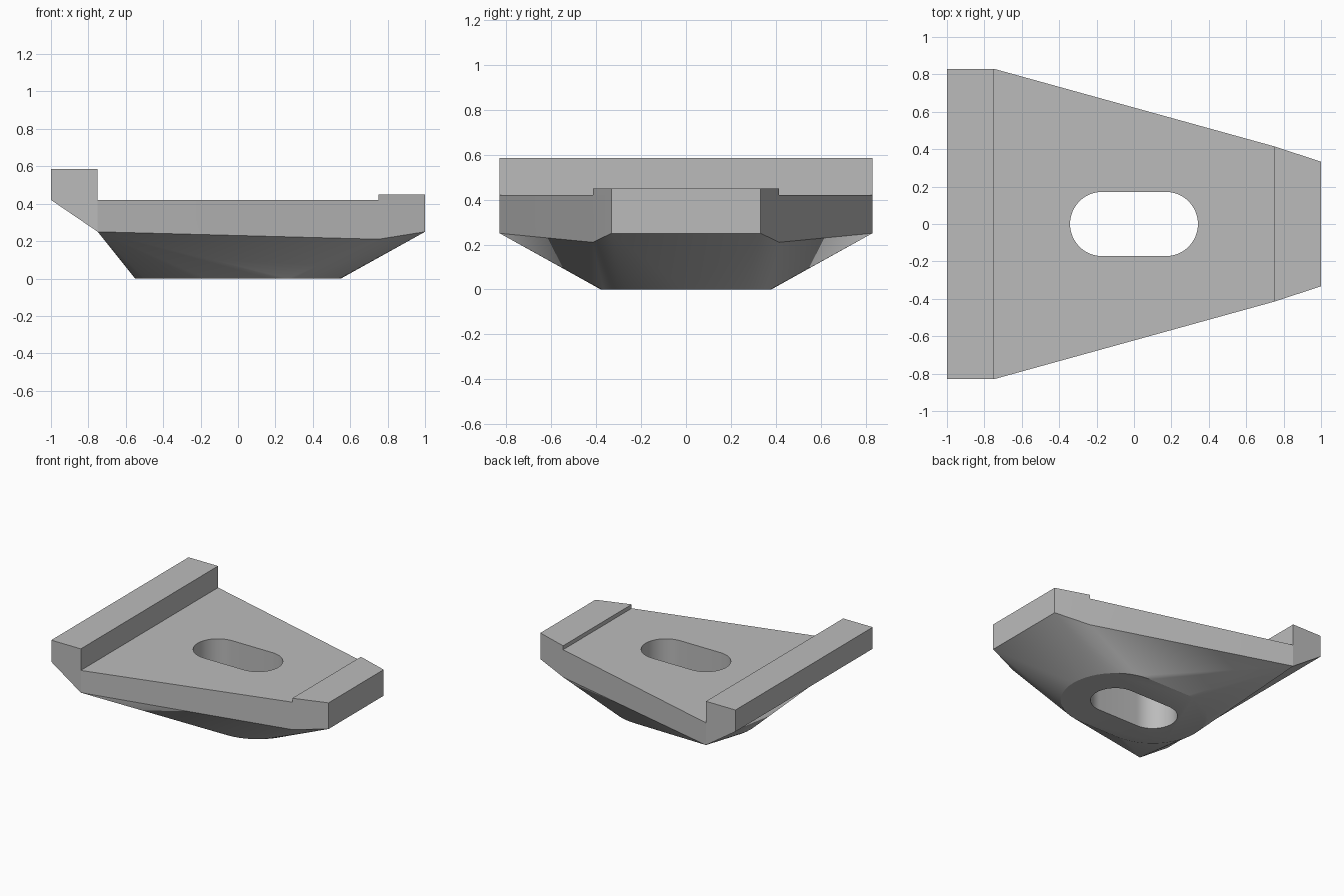
import bpy
import bmesh
from math import cos, sin, pi, radians

cube = bpy.data.objects.get("Cube")
if cube:
    bpy.data.objects.remove(cube, do_unlink=True)

# One flat grey for the whole casting
GREY = (0.5, 0.5, 0.5, 1)
grey = bpy.data.materials.new("plain grey")
grey.use_nodes = True
grey.diffuse_color = GREY
grey.node_tree.nodes["Principled BSDF"].inputs["Base Color"].default_value = GREY

# Half widths at the wide end, the shoulder and the narrow end
WIDE, SHOULDER, NARROW = 0.83, 0.415, 0.333
DECK = 0.42


def stadium(radius, z, offset=0.17, steps=24):
    """Points round a slot shape that is long in x."""
    points = []
    for side in (1, -1):
        for i in range(steps + 1):
            a = -pi / 2 + pi * i / steps
            points.append((side * (offset + radius * cos(a)), side * radius * sin(a), z))
    return points


def mirrored(points):
    return points + [(x, -y, z) for x, y, z in points]


def hull_part(name, points):
    """Convex solid around the points, with its flat areas merged."""
    bm = bmesh.new()
    for p in points:
        bm.verts.new(p)
    bmesh.ops.convex_hull(bm, input=bm.verts)
    bmesh.ops.dissolve_limit(bm, angle_limit=radians(0.2), verts=bm.verts, edges=bm.edges)
    bmesh.ops.recalc_face_normals(bm, faces=bm.faces)
    mesh = bpy.data.meshes.new(name)
    bm.to_mesh(mesh)
    bm.free()
    mesh.materials.append(grey)
    part = bpy.data.objects.new(name, mesh)
    bpy.context.collection.objects.link(part)
    return part


def activate(part):
    bpy.ops.object.select_all(action='DESELECT')
    part.select_set(True)
    bpy.context.view_layer.objects.active = part


# Tapered plate whose underside narrows to a rounded foot
outline = [(-0.75, WIDE, 0.25), (0.75, SHOULDER, 0.21), (1, NARROW, 0.25)]
deck = [(x, y, DECK) for x, y, z in outline]
plate = hull_part("plate", mirrored(outline + deck) + stadium(0.38, 0))

# Slot through the middle
cutter = hull_part("slot_cutter", stadium(0.172, -0.2) + stadium(0.172, 0.8))
cutter.hide_render = True
cut = plate.modifiers.new("slot", 'BOOLEAN')
cut.operation = 'DIFFERENCE'
cut.solver = 'EXACT'
cut.object = cutter
activate(plate)
bpy.ops.object.modifier_apply(modifier=cut.name)
bpy.data.objects.remove(cutter, do_unlink=True)

# Raised rim with a sloping underside along the wide end
rim = [(-1, WIDE, DECK), (-1, WIDE, 0.585), (-0.75, WIDE, 0.585), (-0.75, WIDE, 0.25)]
wide_rim = hull_part("wide_rim", mirrored(rim))

# Low step on the narrow end
step = [(x, y, z) for x, y in ((0.75, SHOULDER), (1, NARROW)) for z in (DECK, 0.45)]
narrow_step = hull_part("narrow_step", mirrored(step))

# Smooth the rounded surfaces, keep the hard edges
for part in (plate, wide_rim, narrow_step):
    activate(part)
    bpy.ops.object.shade_smooth_by_angle(angle=radians(25))
